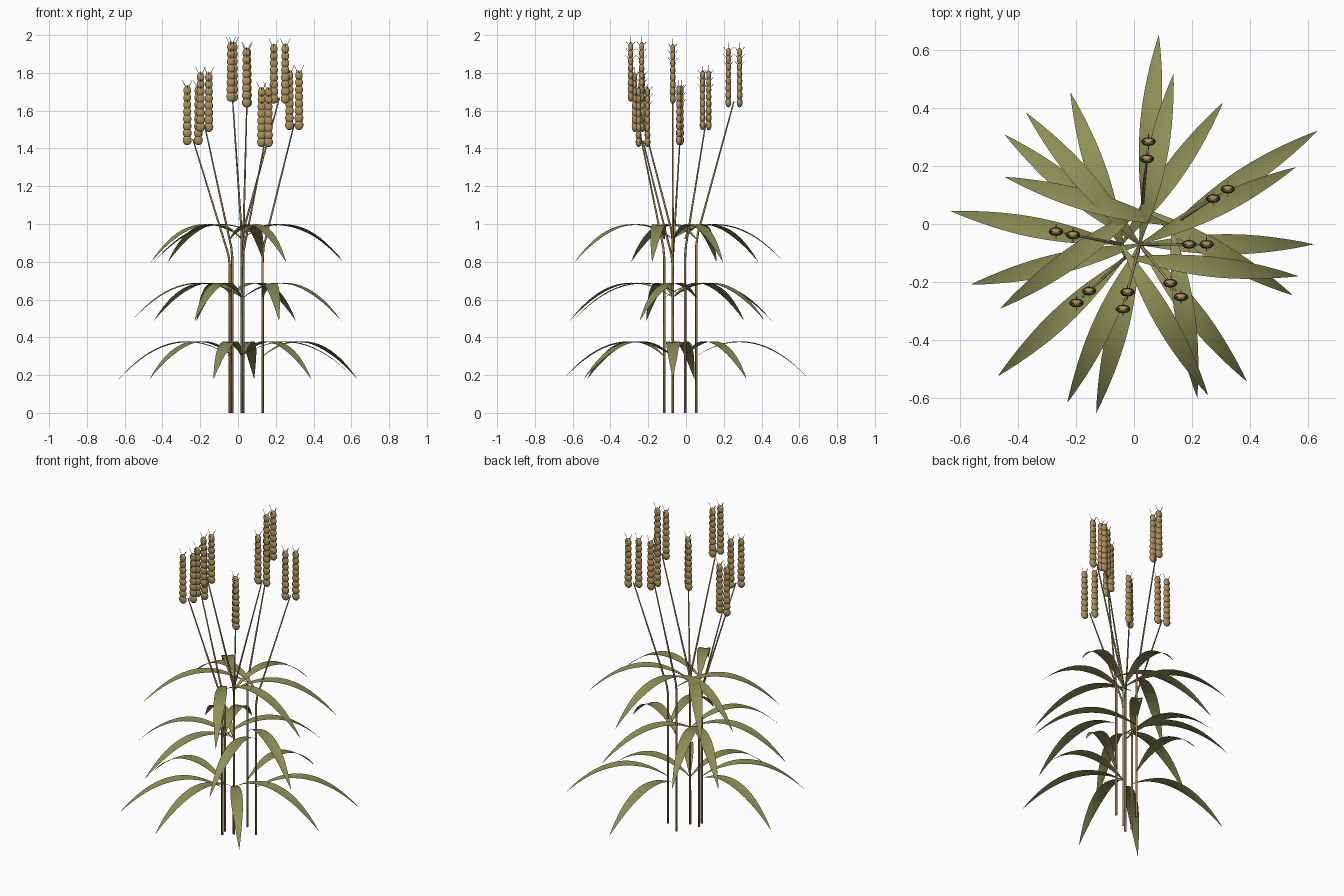
import bpy, bmesh
from math import sin, cos, pi, radians
from mathutils import Vector, Matrix

if "Cube" in bpy.data.objects:
    bpy.data.objects.remove(bpy.data.objects["Cube"])


def material(name, rgb):
    m = bpy.data.materials.new(name)
    m.use_nodes = True
    m.diffuse_color = (*rgb, 1)
    m.node_tree.nodes["Principled BSDF"].inputs["Base Color"].default_value = (*rgb, 1)
    return m


LEAF = material("leaf green", (0.265, 0.28, 0.088))
STALK = material("stalk brown", (0.37, 0.27, 0.11))
GRAIN = material("grain gold", (0.42, 0.285, 0.105))


def finish(bm, name, mat):
    mesh = bpy.data.meshes.new(name)
    for f in bm.faces:
        f.smooth = True
    bm.to_mesh(mesh)
    bm.free()
    mesh.materials.append(mat)
    obj = bpy.data.objects.new(name, mesh)
    bpy.context.collection.objects.link(obj)


def tube(bm, path, radii, sides=8):
    """Sweep a round section along a mostly upright path."""
    rings = []
    for i, (p, r) in enumerate(zip(path, radii)):
        d = path[min(i + 1, len(path) - 1)] - path[max(i - 1, 0)]
        turn = Vector((0, 0, 1)).rotation_difference(d.normalized())
        rings.append([bm.verts.new(p + turn @ Vector((r * cos(2 * pi * k / sides), r * sin(2 * pi * k / sides), 0)))
                      for k in range(sides)])
    for a, b in zip(rings, rings[1:]):
        for k in range(sides):
            n = (k + 1) % sides
            bm.faces.new((a[k], a[n], b[n], b[k]))
    bm.faces.new(rings[0][::-1])
    bm.faces.new(rings[-1])


# Arching blade that is widest at its middle, pointed at the tip and slightly folded
REACH, HALF_WIDTH, STEPS = 0.6, 0.035, 16


def make_leaf(name, root, angle):
    bm = bmesh.new()
    out = Vector((cos(angle), sin(angle), 0))
    side = Vector((-sin(angle), cos(angle), 0))
    rows = []
    for i in range(STEPS + 1):
        t = i / STEPS
        r = REACH * t
        mid = root + out * r + Vector((0, 0, 0.685 * r - 1.483 * r * r))
        w = max(HALF_WIDTH * max(sin(pi * t), 0) ** 0.9, 0.004 * (1 - t))
        rows.append([bm.verts.new(mid + side * w * s - Vector((0, 0, 0.14 * w * (1 - abs(s)))))
                     for s in (-1, 0, 1)])
    for a, b in zip(rows, rows[1:]):
        for k in range(2):
            bm.faces.new((a[k], b[k], b[k + 1], a[k + 1]))
    bmesh.ops.remove_doubles(bm, verts=bm.verts, dist=0.0001)
    finish(bm, name, LEAF)


# Seed head: a column of flattened grains with fine bristles
GRAINS, PITCH = 8, 0.0375


def make_head(name, base):
    bm = bmesh.new()
    for i in range(GRAINS):
        s = 1 - 0.18 * i / GRAINS
        at = base + Vector((0, 0, 0.014 + PITCH * i))
        bmesh.ops.create_uvsphere(bm, u_segments=10, v_segments=8, radius=1,
                                  matrix=Matrix.Translation(at) @ Matrix.Diagonal((0.025 * s, 0.0155 * s, 0.027, 1)))
    finish(bm, name + "_grains", GRAIN)
    bm = bmesh.new()
    for i in range(GRAINS - 3, GRAINS):
        at = base + Vector((0, 0, 0.014 + PITCH * i))
        for s in (-1, 1):
            tube(bm, [at, at + Vector((0, s * 0.026, 0.03))], (0.002, 0.001), 4)
    for s in (-1, 1):
        tube(bm, [at, at + Vector((s * 0.026, 0, 0.055))], (0.002, 0.001), 4)
    finish(bm, name + "_bristles", STALK)


# Each plant: root x, root y, heading in degrees, height of the seed heads
PLANTS = [
    (0.02, -0.07, 0, 1.65),
    (0.02, -0.07, -52, 1.42),
    (0.02, -0.07, -104.5, 1.66),
    (0.028, 0.055, 84.5, 1.63),
    (0.13, -0.005, 33, 1.51),
    (-0.03, -0.115, -137, 1.50),
    (-0.043, -0.07, 169, 1.43),
]
TIERS, TWIST = (0.30, 0.61, 0.92), -2.0

for n, (x, y, heading, top) in enumerate(PLANTS, 1):
    angle = radians(heading)
    out = Vector((cos(angle), sin(angle), 0))
    foot = Vector((x, y, 0))
    up = Vector((0, 0, 1))

    # Upright stem that leans outward above its bend and ends between the heads
    bm = bmesh.new()
    bend = 0.565 * top
    tube(bm, [foot, foot + up * (bend - 0.03), foot + out * 0.008 + up * (bend + 0.03),
              foot + out * 0.2 + up * (top + 0.02)],
         (0.0068, 0.0062, 0.0055, 0.0035))
    finish(bm, f"stalk_{n}", STALK)

    # One leaf per tier, turned around the stem
    for k, z in enumerate(TIERS):
        make_leaf(f"leaf_{n}_{k + 1}", foot + up * z, angle + TWIST * k)

    # Pair of heads either side of the stem end
    for label, r in (("inner", 0.17), ("outer", 0.23)):
        make_head(f"{label}_head_{n}", foot + out * r + up * top)
